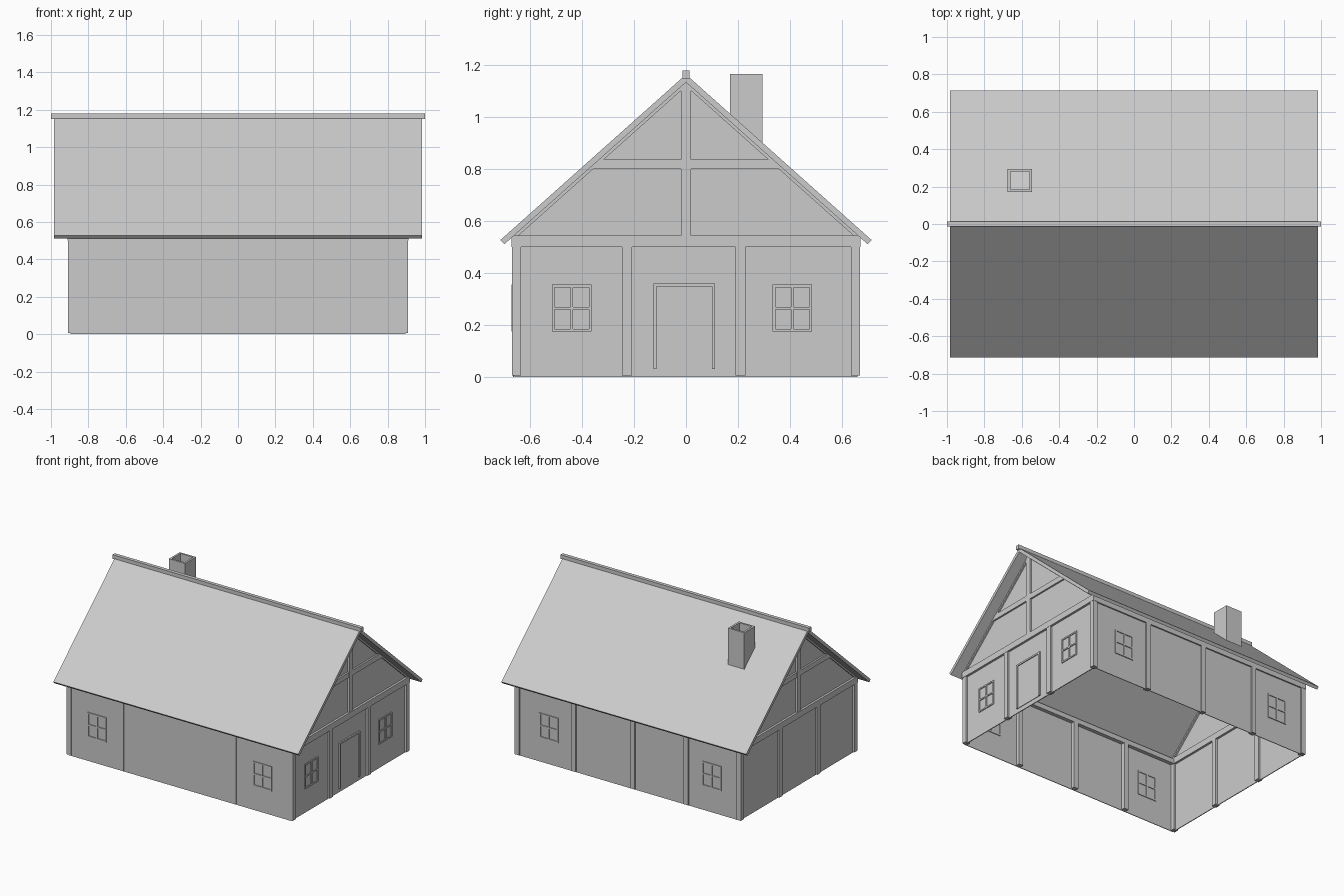
import bpy, bmesh
from mathutils import Vector

if "Cube" in bpy.data.objects:
    bpy.data.objects.remove(bpy.data.objects["Cube"])

SLOPE = 0.892          # roof rise per unit of y
APEX = 1.165           # outer roof height at the ridge


def finish(name, bm):
    bmesh.ops.recalc_face_normals(bm, faces=bm.faces)
    me = bpy.data.meshes.new(name)
    bm.to_mesh(me)
    bm.free()
    ob = bpy.data.objects.new(name, me)
    bpy.context.collection.objects.link(ob)
    return ob


def box(name, x0, x1, y0, y1, z0, z1):
    bm = bmesh.new()
    bmesh.ops.create_cube(bm, size=1)
    for v in bm.verts:
        v.co = Vector(((x0 + x1) / 2 + v.co.x * (x1 - x0),
                       (y0 + y1) / 2 + v.co.y * (y1 - y0),
                       (z0 + z1) / 2 + v.co.z * (z1 - z0)))
    return finish(name, bm)


def prism(name, profile, x0, x1):
    """Extrude a y-z profile along x."""
    bm = bmesh.new()
    f = bm.faces.new([bm.verts.new((x0, y, z)) for y, z in profile])
    ext = bmesh.ops.extrude_face_region(bm, geom=[f])["geom"]
    bmesh.ops.translate(bm, vec=(x1 - x0, 0, 0),
                        verts=[e for e in ext if isinstance(e, bmesh.types.BMVert)])
    return finish(name, bm)


def roof_z(y, drop=0.0):
    return APEX - drop - SLOPE * abs(y)


# Roof slabs and ridge beam
for s, side in ((-1, "front"), (1, "back")):
    prism(side + "_roof", [(0, APEX), (s * 0.715, roof_z(0.715)),
                           (s * 0.70, 0.511), (0, APEX - 0.03)], -0.985, 0.985)
box("ridge_beam", -1, 1, -0.013, 0.013, 1.15, 1.18)

# Long walls, nearly flush with the posts
box("front_wall", -0.895, 0.895, -0.667, -0.662, 0, 0.525)
box("back_wall", -0.895, 0.895, 0.655, 0.66, 0, 0.525)

# Corner posts and long-side posts
for sy, side in ((-1, "front"), (1, "back")):
    ya, yb = sorted((sy * 0.635, sy * 0.67))
    for i, x in enumerate((-0.892, -0.468, -0.037, 0.436, 0.892)):
        box(f"{side}_post_{i}", x - 0.018, x + 0.018, ya, yb, 0.005, 0.505)
    box(side + "_wall_plate", -0.91, 0.91, ya, yb, 0.50, 0.535)

# Gable ends: wall, posts, tie beam, king post, collar and rafters
for sx, side in ((-1, "left"), (1, "right")):
    def span(inner, outer):
        return sorted((sx * inner, sx * outer))
    prism(side + "_gable_wall", [(-0.66, 0), (0.66, 0), (0.66, roof_z(0.66, 0.03)),
                                 (0, APEX - 0.03), (-0.66, roof_z(0.66, 0.03))],
          *span(0.89, 0.896))
    for i, y in enumerate((-0.227, 0.21)):
        box(f"{side}_gable_post_{i}", *span(0.874, 0.91), y - 0.019, y + 0.019, 0.005, 0.505)
    box(side + "_tie_beam", *span(0.874, 0.912), -0.672, 0.672, 0.50, 0.545)
    box(side + "_king_post", *span(0.874, 0.91), -0.019, 0.019, 0.54, 1.13)
    prism(side + "_collar_beam", [(-0.39, 0.80), (0.39, 0.80), (0.345, 0.838), (-0.345, 0.838)],
          *span(0.876, 0.908))
    for s in (-1, 1):
        prism(side + "_rafter", [(0, APEX - 0.028), (s * 0.66, roof_z(0.66, 0.028)),
                                 (s * 0.66, roof_z(0.66, 0.045)), (0, APEX - 0.045)],
              *span(0.878, 0.906))


def window(name, axis, u, plane, out):
    """Framed window with cross bars; axis is the direction the width runs along."""
    w, z0, z1, t = 0.076, 0.175, 0.355, 0.010
    zm = (z0 + z1) / 2
    d0, d1 = sorted((plane - out * 0.010, plane + out * 0.006))
    bars = [(u - w, u - w + t, z0, z1), (u + w - t, u + w, z0, z1),
            (u - w, u + w, z0, z0 + t), (u - w, u + w, z1 - t, z1),
            (u - t / 2, u + t / 2, z0, z1), (u - w, u + w, zm - t / 2, zm + t / 2)]
    for a, b, lo, hi in bars:
        if axis == "x":
            box(name, a, b, d0, d1, lo, hi)
        else:
            box(name, d0, d1, a, b, lo, hi)


# Windows on three sides
for x in (-0.665, 0.665):
    window("front_window", "x", x, -0.667, -1)
for x in (-0.67, 0.64):
    window("back_window", "x", x, 0.66, 1)
for y in (-0.44, 0.41):
    window("right_window", "y", y, 0.896, 1)

# Door leaf with a raised frame
box("door", 0.885, 0.900, -0.125, 0.112, 0.03, 0.36)
for y0, y1, z0, z1 in ((-0.125, -0.113, 0.03, 0.36), (0.10, 0.112, 0.03, 0.36),
                       (-0.125, 0.112, 0.348, 0.36)):
    box("door_frame", 0.885, 0.906, y0, y1, z0, z1)

# Chimney: open square tube ending on the roof slope
bm = bmesh.new()
rings = []
for inset, top in ((0, False), (0, True), (0.014, True), (0.014, False)):
    ring = []
    for x, y in ((-0.675 + inset, 0.17 + inset), (-0.545 - inset, 0.17 + inset),
                 (-0.545 - inset, 0.295 - inset), (-0.675 + inset, 0.295 - inset)):
        ring.append(bm.verts.new((x, y, 1.167 if top else roof_z(y, 0.012))))
    rings.append(ring)
for k in range(4):
    a, b = rings[k], rings[(k + 1) % 4]
    for i in range(4):
        j = (i + 1) % 4
        bm.faces.new((a[i], a[j], b[j], b[i]))
finish("chimney", bm)
